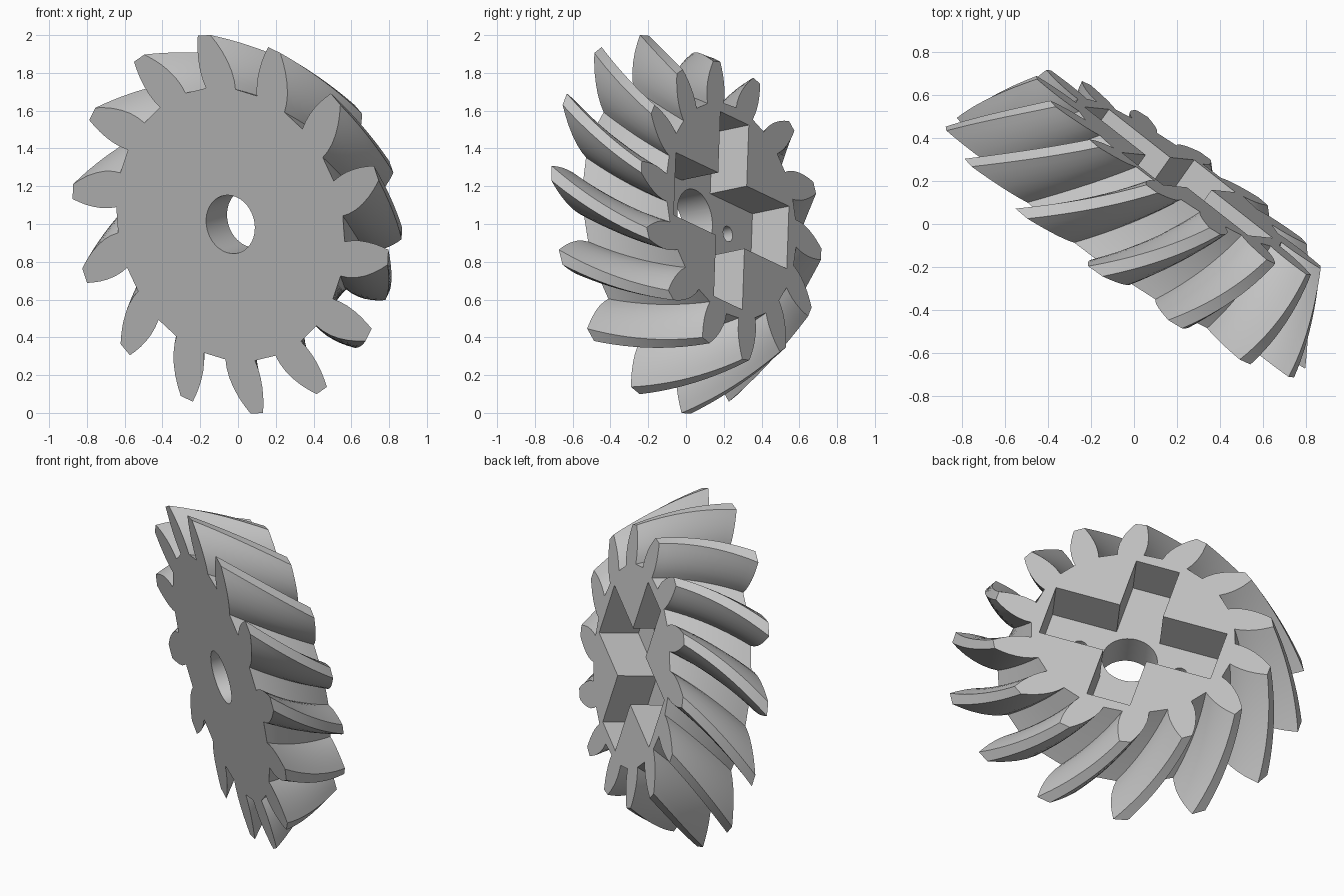
import bpy, bmesh, math
from mathutils import Matrix, Vector

if "Cube" in bpy.data.objects:
    bpy.data.objects.remove(bpy.data.objects["Cube"])

TEETH, STEPS = 14, 12
THICK, TAPER, TWIST = 0.435, 0.79, math.radians(24.5)
LEAN = 0.082  # angle by which each tooth root leads its tip

# Tilted gear frame: origin at the front face centre, local z runs to the back face
axis = Vector((0.569, 0.805, 0.168)).normalized()
x_dir = Vector((-0.14, -0.11, 1.0))
x_dir = (x_dir - axis * x_dir.dot(axis)).normalized()


def frame(origin, x, z):
    y = z.cross(x)
    return Matrix.Translation(origin) @ Matrix((x, y, z)).transposed().to_4x4()


gear_frame = frame(Vector((-0.04, -0.11, 0.998)), x_dir, axis)

grey = bpy.data.materials.new("grey")
grey.diffuse_color = (0.55, 0.55, 0.55, 1)
grey.use_nodes = True
grey.node_tree.nodes["Principled BSDF"].inputs["Base Color"].default_value = grey.diffuse_color


def make_object(name, bm, matrix):
    bmesh.ops.recalc_face_normals(bm, faces=bm.faces)
    mesh = bpy.data.meshes.new(name)
    bm.to_mesh(mesh)
    bm.free()
    ob = bpy.data.objects.new(name, mesh)
    bpy.context.collection.objects.link(ob)
    ob.matrix_world = matrix
    ob.data.materials.append(grey)
    return ob


# Gear outline: curved tooth flanks as (radius, half angle)
flank = [(0.735, 0.130), (0.78, 0.131), (0.83, 0.123), (0.88, 0.107),
         (0.93, 0.086), (0.975, 0.063), (1.017, 0.040)]


def lean(r):
    return LEAN * (1.017 - r) / (1.017 - 0.735)


outline = []
for i in range(TEETH):
    mid = 2 * math.pi * i / TEETH
    outline += [(r, mid + lean(r) - h) for r, h in flank]
    outline += [(r, mid + lean(r) + h) for r, h in reversed(flank)]

# Spiral bevel body: the outline shrinks and turns towards the back
bm = bmesh.new()
rings = []
for s in range(STEPS + 1):
    t = s / STEPS
    k = 1 + (TAPER - 1) * t
    rings.append([bm.verts.new((r * k * math.cos(a + TWIST * t),
                                r * k * math.sin(a + TWIST * t), THICK * t))
                  for r, a in outline])
n = len(outline)
for lo, hi in zip(rings, rings[1:]):
    for j in range(n):
        bm.faces.new((lo[j], lo[(j + 1) % n], hi[(j + 1) % n], hi[j]))
bm.faces.new(list(reversed(rings[0])))
bm.faces.new(rings[-1])
gear = make_object("spiral_bevel_gear", bm, gear_frame)

# Cutters share the gear axis, with local x along the narrow recess arm
arm = Vector((-0.326, 0.033, 0.944))
arm = (arm - axis * arm.dot(axis)).normalized()
cut_frame = frame(gear_frame.translation, arm, axis)
FLOOR = THICK - 0.24


def box_cutter(name, hx, hy):
    bm = bmesh.new()
    bmesh.ops.create_cube(bm, size=1, matrix=Matrix.Translation((0, 0, FLOOR + 0.25))
                          @ Matrix.Diagonal((2 * hx, 2 * hy, 0.5, 1)))
    return make_object(name, bm, cut_frame)


def round_cutter(name, radius, y, z0, z1, sides):
    bm = bmesh.new()
    bmesh.ops.create_cone(bm, cap_ends=True, segments=sides, radius1=radius, radius2=radius,
                          depth=z1 - z0, matrix=Matrix.Translation((0, y, (z0 + z1) / 2)))
    return make_object(name, bm, cut_frame)


cutters = [
    box_cutter("narrow_recess_cutter", 0.517, 0.127),
    box_cutter("wide_recess_cutter", 0.175, 0.505),
    round_cutter("shaft_hole_cutter", 0.157, 0, -0.2, 0.8, 48),
    round_cutter("left_pin_hole_cutter", 0.042, -0.295, FLOOR - 0.1, FLOOR + 0.1, 24),
    round_cutter("right_pin_hole_cutter", 0.042, 0.295, FLOOR - 0.1, FLOOR + 0.1, 24),
]

# Cut the cross recess, shaft hole and blind pin holes
bpy.context.view_layer.update()
bpy.context.view_layer.objects.active = gear
gear.select_set(True)
for cutter in cutters:
    cutter.hide_render = True
    mod = gear.modifiers.new(cutter.name, 'BOOLEAN')
    mod.operation, mod.solver, mod.object = 'DIFFERENCE', 'EXACT', cutter
    bpy.ops.object.modifier_apply(modifier=mod.name)
for cutter in cutters:
    bpy.data.objects.remove(cutter)

bpy.ops.object.shade_smooth_by_angle(angle=math.radians(25))
